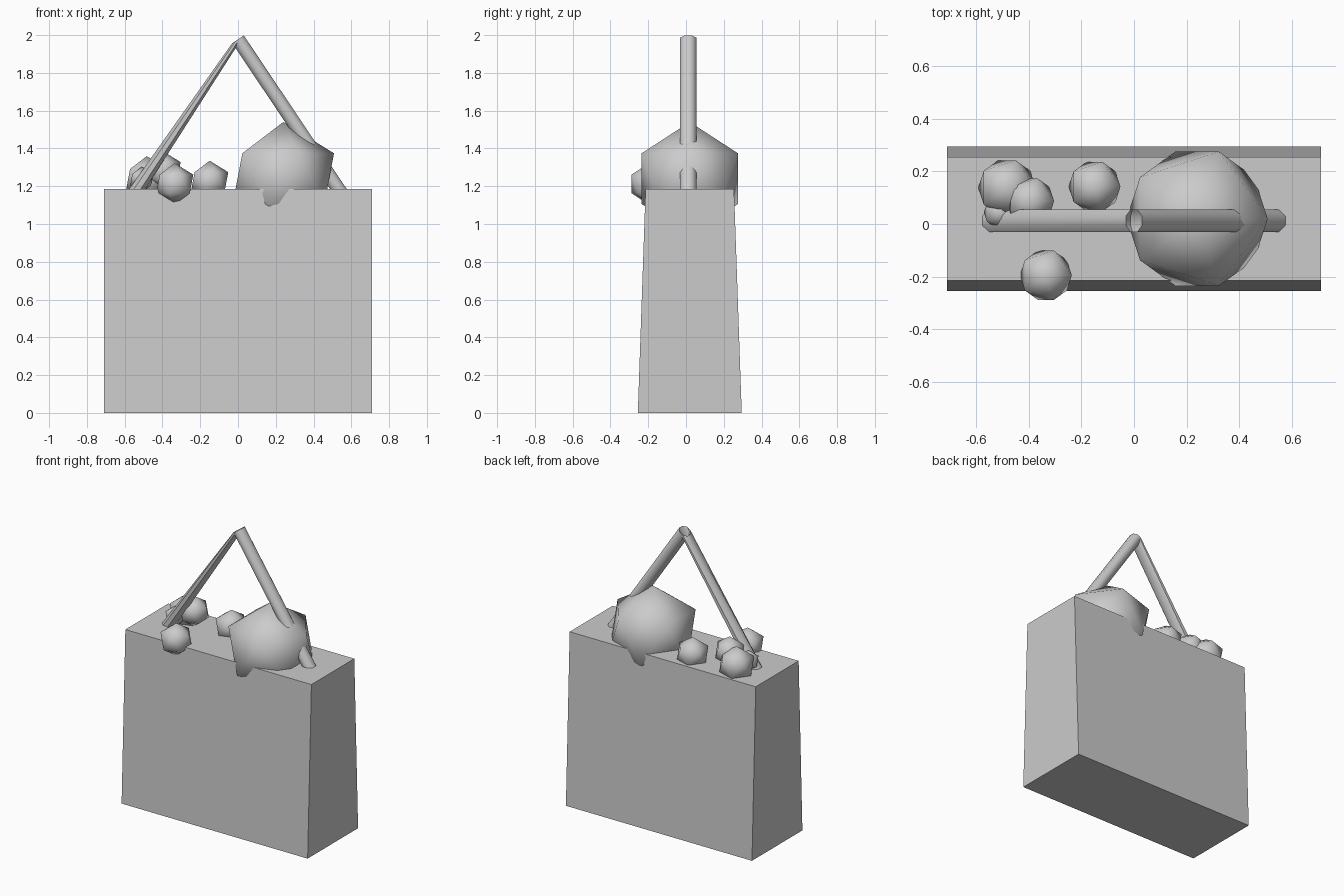
import bpy, bmesh, math
from mathutils import Vector

if "Cube" in bpy.data.objects:
    bpy.data.objects.remove(bpy.data.objects["Cube"])


def finish(name, bm):
    bmesh.ops.recalc_face_normals(bm, faces=bm.faces)
    me = bpy.data.meshes.new(name)
    bm.to_mesh(me)
    bm.free()
    ob = bpy.data.objects.new(name, me)
    bpy.context.collection.objects.link(ob)
    return ob


def smooth(ob, angle=None):
    bpy.ops.object.select_all(action='DESELECT')
    ob.select_set(True)
    bpy.context.view_layer.objects.active = ob
    if angle is None:
        bpy.ops.object.shade_smooth()
    else:
        bpy.ops.object.shade_smooth_by_angle(angle=math.radians(angle))


# Tapered body: box narrowed in depth at the top
bm = bmesh.new()
bmesh.ops.create_cube(bm, size=1)
for v in bm.verts:
    top = v.co.z > 0
    half = 0.234 if top else 0.275
    v.co = (math.copysign(0.71, v.co.x),
            0.02 + math.copysign(half, v.co.y),
            1.185 if top else 0)
finish("bag_body", bm)


# Low-poly balls resting on the top
def ball(name, centre, radius):
    bm = bmesh.new()
    bmesh.ops.create_icosphere(bm, subdivisions=1, radius=radius)
    bmesh.ops.translate(bm, verts=bm.verts, vec=centre)
    smooth(finish(name, bm))


ball("large_ball", (0.24, 0.02, 1.24), 0.30)
ball("small_ball_front", (-0.335, -0.195, 1.212), 0.11)
ball("small_ball_middle", (-0.15, 0.142, 1.225), 0.11)
ball("small_ball_left", (-0.483, 0.138, 1.237), 0.122)
ball("small_ball_upper", (-0.395, 0.087, 1.282), 0.102)
ball("small_ball_tiny", (-0.51, 0.045, 1.235), 0.068)


# Handle: eight-sided tube lofted through foot, apex and foot;
# the apex ring is square to the right leg, so the left leg narrows upward
right_n = Vector((0.832, 0, 0.555))
left_n = Vector((-0.832, 0, 0.555))
sections = [((0.575, 0.012, 1.12), right_n, 0.037),
            ((0.0, 0.012, 1.978), right_n, 0.037),
            ((-0.57, 0.012, 1.13), -left_n, 0.037)]
SIDES = 8
bm = bmesh.new()
rings = []
for centre, normal, r in sections:
    ring = []
    for i in range(SIDES):
        a = 2 * math.pi * (i + 0.5) / SIDES
        off = normal * (r * math.cos(a) / math.cos(math.pi / SIDES))
        off.y = 0.046 * math.sin(a)
        ring.append(bm.verts.new(Vector(centre) + off))
    rings.append(ring)
for a, b in zip(rings, rings[1:]):
    for i in range(SIDES):
        j = (i + 1) % SIDES
        bm.faces.new((a[i], a[j], b[j], b[i]))
bm.faces.new(rings[0])
bm.faces.new(rings[-1])
smooth(finish("handle", bm), 50)
